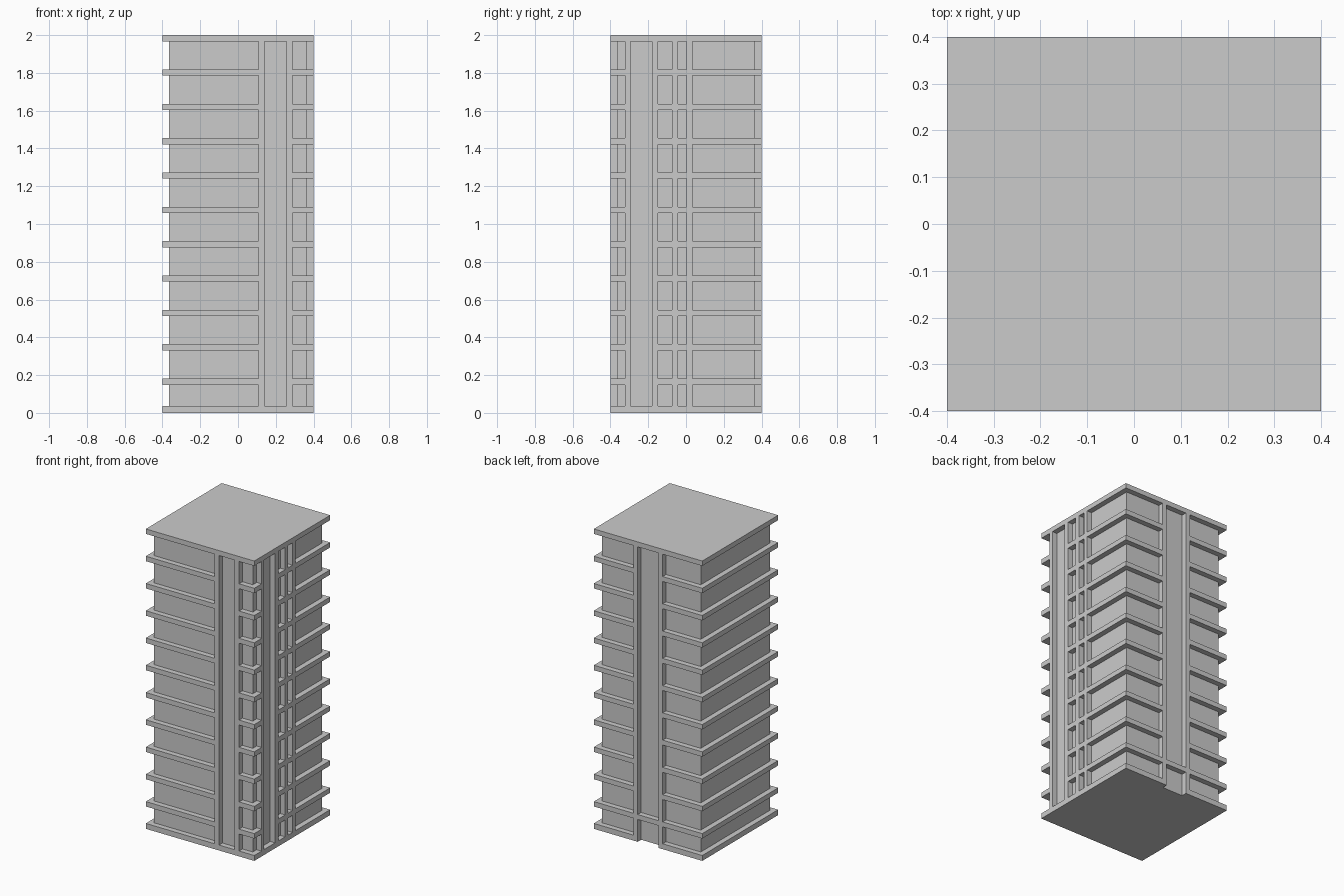
import bpy
import bmesh

if "Cube" in bpy.data.objects:
    bpy.data.objects.remove(bpy.data.objects["Cube"], do_unlink=True)

HALF = 0.4          # outer half width
CORE = 0.364        # half width of the recessed walls
OUT = 0.45          # how far cutters reach outside
HEIGHT, FLOORS = 2.0, 11
BASE, SLAB = 0.036, 0.033
STEP = HEIGHT / FLOORS

concrete = bpy.data.materials.new("concrete grey")
concrete.use_nodes = True
grey = (0.6, 0.6, 0.6, 1)
concrete.diffuse_color = grey
concrete.node_tree.nodes["Principled BSDF"].inputs["Base Color"].default_value = grey


def prism(bm, plan, z0, z1):
    """Closed upright prism over a plan outline."""
    low = [bm.verts.new((x, y, z0)) for x, y in plan]
    high = [bm.verts.new((x, y, z1)) for x, y in plan]
    bm.faces.new(low[::-1])
    bm.faces.new(high)
    n = len(plan)
    for i in range(n):
        j = (i + 1) % n
        bm.faces.new((low[i], low[j], high[j], high[i]))


def make_object(name, bm):
    bmesh.ops.recalc_face_normals(bm, faces=bm.faces)
    mesh = bpy.data.meshes.new(name)
    bm.to_mesh(mesh)
    bm.free()
    mesh.materials.append(concrete)
    obj = bpy.data.objects.new(name, mesh)
    bpy.context.collection.objects.link(obj)
    return obj


def side_x(y0, y1):
    return [(CORE, y0), (OUT, y0), (OUT, y1), (CORE, y1)]


def span_x(x0, x1, sign):
    return [(x0, sign * CORE), (x1, sign * CORE), (x1, sign * OUT), (x0, sign * OUT)]


# Solid tower block
bm = bmesh.new()
prism(bm, [(-HALF, -HALF), (HALF, -HALF), (HALF, HALF), (-HALF, HALF)], 0, HEIGHT)
tower = make_object("tower_building", bm)

# Bays between the upright fins, repeated on every floor
bays = [
    # left half, wrapping from the front fin round to the back fin
    [(0.108, -OUT), (0.108, -CORE), (-CORE, -CORE), (-CORE, CORE),
     (-0.108, CORE), (-0.108, OUT), (-OUT, OUT), (-OUT, -OUT)],
    # back corner
    [(0.108, OUT), (0.108, CORE), (CORE, CORE), (CORE, 0.034), (OUT, 0.034), (OUT, OUT)],
    # front corner
    [(OUT, -0.323), (CORE, -0.323), (CORE, -CORE), (0.288, -CORE), (0.288, -OUT), (OUT, -OUT)],
    # narrow windows
    side_x(-0.042, 0.003),
    side_x(-0.147, -0.074),
]
bm = bmesh.new()
for floor in range(FLOORS):
    bottom = floor * STEP if floor else BASE
    for plan in bays:
        prism(bm, plan, bottom, (floor + 1) * STEP - SLAB)

# Full height shafts on three sides, and the entrance at the back
roof_under = HEIGHT - SLAB
prism(bm, span_x(0.14, 0.256, -1), BASE, roof_under)
prism(bm, side_x(-0.295, -0.18), BASE, roof_under)
prism(bm, span_x(-0.076, 0.076, 1), STEP, roof_under)
prism(bm, span_x(-0.076, 0.076, 1), -0.05, STEP - SLAB)
cutter = make_object("bay_cutter", bm)
cutter.hide_render = True

# Carve the bays and keep the result
carve = tower.modifiers.new("carve_bays", "BOOLEAN")
carve.operation = "DIFFERENCE"
carve.solver = "EXACT"
carve.object = cutter
bpy.context.view_layer.objects.active = tower
bpy.ops.object.modifier_apply(modifier=carve.name)
bpy.data.objects.remove(cutter, do_unlink=True)
